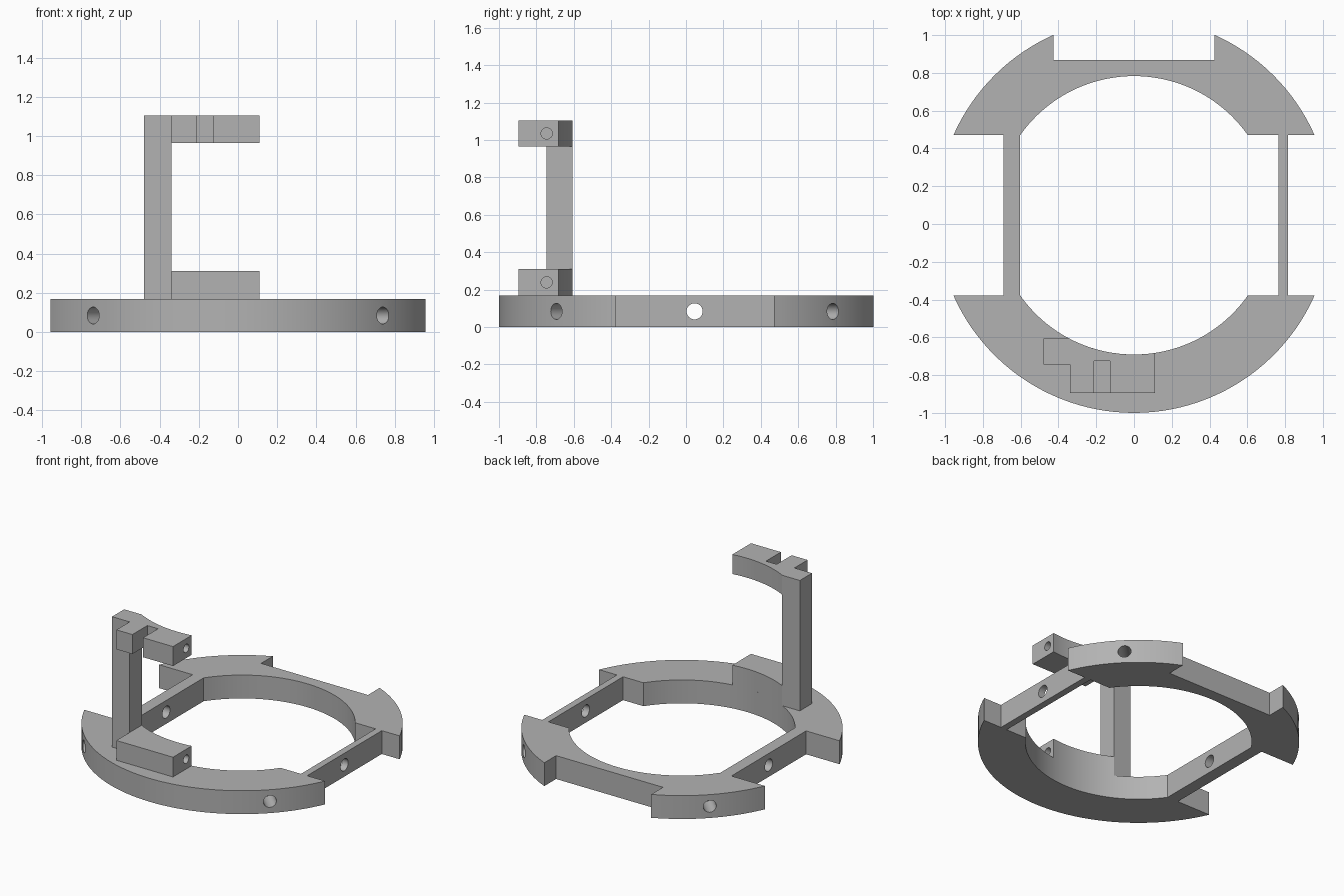
import bpy, bmesh
from math import sin, cos, asin, acos, pi, radians
from mathutils import Vector

if "Cube" in bpy.data.objects:
    bpy.data.objects.remove(bpy.data.objects["Cube"])

CY = 0.046            # centre of both circles
R_OUT, R_IN = 1.046, 0.737
HALF = 0.424          # half height of the side openings
RING_H = 0.168
NOTCH_X, NOTCH_Y = 0.425, 0.868

grey = bpy.data.materials.new("plain grey")
grey.use_nodes = True
colour = (0.45, 0.45, 0.45, 1)
grey.diffuse_color = colour
grey.node_tree.nodes["Principled BSDF"].inputs["Base Color"].default_value = colour


def arc(r, a0, a1, n):
    steps = [a0 + (a1 - a0) * i / n for i in range(n + 1)]
    return [(r * cos(a), CY + r * sin(a)) for a in steps]


def prism(name, loops, z0, z1):
    """Extrude one outline, with optional inner outlines as openings."""
    bm = bmesh.new()
    edges = []
    for loop in loops:
        vs = [bm.verts.new((x, y, z0)) for x, y in loop]
        edges += [bm.edges.new((v, vs[i - 1])) for i, v in enumerate(vs)]
    bmesh.ops.triangle_fill(bm, edges=edges, use_beauty=True)
    ext = bmesh.ops.extrude_face_region(bm, geom=bm.faces[:])
    top = [g for g in ext["geom"] if isinstance(g, bmesh.types.BMVert)]
    bmesh.ops.translate(bm, verts=top, vec=(0, 0, z1 - z0))
    bmesh.ops.recalc_face_normals(bm, faces=bm.faces[:])
    mesh = bpy.data.meshes.new(name)
    bm.to_mesh(mesh)
    bm.free()
    mesh.materials.append(grey)
    obj = bpy.data.objects.new(name, mesh)
    bpy.context.collection.objects.link(obj)
    return obj


def drill(obj, start, end, radius):
    """Cut a round hole running from start to end."""
    a, b = Vector(start), Vector(end)
    bpy.ops.mesh.primitive_cylinder_add(
        vertices=32, radius=radius, depth=(b - a).length, location=(a + b) / 2,
        rotation=(b - a).to_track_quat('Z', 'Y').to_euler())
    cutter = bpy.context.object
    cutter.hide_render = True
    cutter.data.materials.append(grey)
    mod = obj.modifiers.new("hole", 'BOOLEAN')
    mod.operation, mod.solver, mod.object = 'DIFFERENCE', 'EXACT', cutter
    bpy.context.view_layer.objects.active = obj
    bpy.ops.object.modifier_apply(modifier=mod.name)
    bpy.data.objects.remove(cutter)


def finish(obj):
    bpy.ops.object.select_all(action='DESELECT')
    obj.select_set(True)
    bpy.context.view_layer.objects.active = obj
    bpy.ops.object.shade_smooth_by_angle(angle=radians(25))


# Base ring: two arc segments joined by thin side bars, notched at the back
lo, hi = CY - HALF, CY + HALF
a_out, a_in = asin(HALF / R_OUT), asin(HALF / R_IN)
a_notch = acos(NOTCH_X / R_OUT)
outer = (arc(R_OUT, a_out, a_notch, 16)
         + [(NOTCH_X, NOTCH_Y), (-NOTCH_X, NOTCH_Y)]
         + arc(R_OUT, pi - a_notch, pi - a_out, 16)
         + [(-0.69, hi), (-0.69, lo)]
         + arc(R_OUT, pi + a_out, 2 * pi - a_out, 48)
         + [(0.814, lo), (0.814, hi)])
inner = (arc(R_IN, a_in, pi - a_in, 40)
         + arc(R_IN, pi + a_in, 2 * pi - a_in, 40)
         + [(0.765, lo), (0.765, hi)])
ring = prism("base_ring", [outer, inner], 0, RING_H)

# Blind radial holes in the rim, and through holes in the side bars
mid = RING_H / 2
for sx in (-1, 1):
    for sy in (-1, 1):
        d = Vector((sx, sy, 0)).normalized()
        c = Vector((0, CY, mid))
        drill(ring, c + d * 0.88, c + d * 1.15, 0.043)
    drill(ring, (sx * 0.55, CY, mid), (sx * 0.9, CY, mid), 0.043)
finish(ring)

# Upright post
post = prism("post", [[(-0.48, -0.745), (-0.34, -0.745),
                       (-0.34, -0.607), (-0.48, -0.607)]], RING_H, 1.105)
finish(post)

# Arms follow the inner circle at the back; the upper one is slotted in front
X0, X1, Y0 = -0.34, 0.11, -0.895
back = arc(R_IN, -acos(X1 / R_IN), -acos(X0 / R_IN), 20)
slot = [(-0.213, Y0), (-0.213, -0.725), (-0.128, -0.725), (-0.128, Y0)]
for name, z0, z1, cut in (("lower_arm", RING_H, 0.31, []),
                          ("upper_arm", 0.965, 1.105, slot)):
    arm = prism(name, [back + [(X0, Y0)] + cut + [(X1, Y0)]], z0, z1)
    z = (z0 + z1) / 2
    drill(arm, (X1 - 0.15, -0.745, z), (X1 + 0.1, -0.745, z), 0.03)
    finish(arm)
